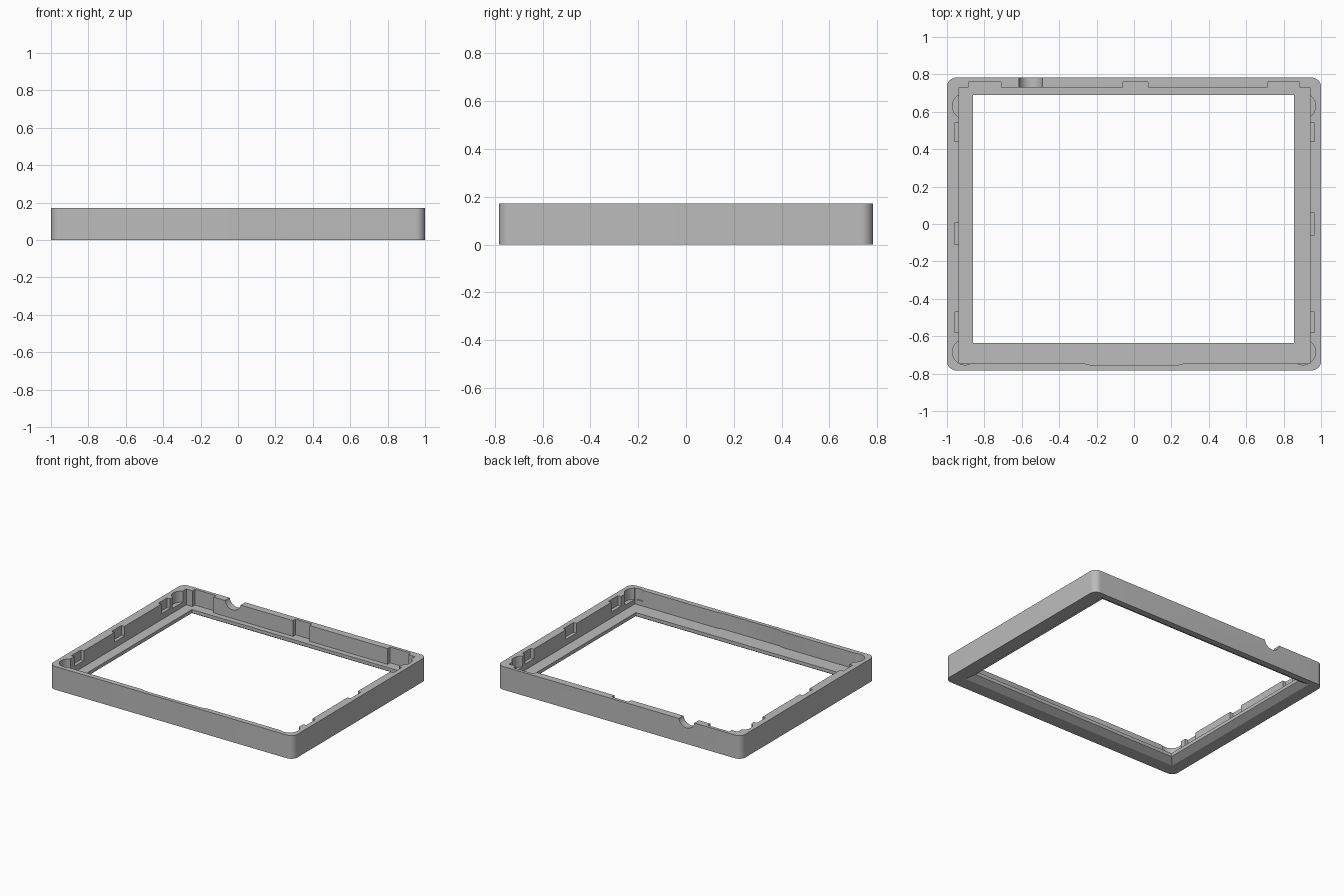
import bpy, bmesh, math

if "Cube" in bpy.data.objects:
    bpy.data.objects.remove(bpy.data.objects["Cube"], do_unlink=True)

HEIGHT, LEDGE, TOP = 0.172, 0.055, 0.3

grey = bpy.data.materials.new("matte_grey")
grey.use_nodes = True
grey.diffuse_color = (0.5, 0.5, 0.5, 1)
grey.node_tree.nodes["Principled BSDF"].inputs["Base Color"].default_value = (0.5, 0.5, 0.5, 1)


def loft(name, rings):
    """Solid through matching rings of 3D points, capped at both ends."""
    bm = bmesh.new()
    rows = [[bm.verts.new(p) for p in ring] for ring in rings]
    n = len(rows[0])
    for a, b in zip(rows, rows[1:]):
        for i in range(n):
            j = (i + 1) % n
            bm.faces.new((a[i], a[j], b[j], b[i]))
    bm.faces.new(rows[0][::-1])
    bm.faces.new(rows[-1])
    bmesh.ops.recalc_face_normals(bm, faces=bm.faces)
    mesh = bpy.data.meshes.new(name)
    bm.to_mesh(mesh)
    bm.free()
    mesh.materials.append(grey)
    obj = bpy.data.objects.new(name, mesh)
    bpy.context.collection.objects.link(obj)
    return obj


def rect(x0, x1, y0, y1, grow=0):
    return [(x0 - grow, y0 - grow), (x1 + grow, y0 - grow),
            (x1 + grow, y1 + grow), (x0 - grow, y1 + grow)]


def circle(cx, cy, r, n=48):
    return [(cx + r * math.cos(math.tau * i / n), cy + r * math.sin(math.tau * i / n))
            for i in range(n)]


def rounded(hx, hy, r, n=10):
    pts = []
    for q, (sx, sy) in enumerate(((1, 1), (-1, 1), (-1, -1), (1, -1))):
        for i in range(n + 1):
            a = (q + i / n) * math.pi / 2
            pts.append((sx * (hx - r) + r * math.cos(a), sy * (hy - r) + r * math.sin(a)))
    return pts


def at(points, z):
    return [(x, y, z) for x, y in points]


def prism(name, points, z0, z1):
    return loft(name, [at(points, z0), at(points, z1)])


# Outer body
frame = prism("bezel_frame", rounded(1, 0.783, 0.05), 0, HEIGHT)


def cut(tool):
    mod = frame.modifiers.new("cut", "BOOLEAN")
    mod.operation, mod.solver, mod.object = "DIFFERENCE", "EXACT", tool
    bpy.ops.object.select_all(action="DESELECT")
    bpy.context.view_layer.objects.active = frame
    frame.select_set(True)
    bpy.ops.object.modifier_apply(modifier=mod.name)
    bpy.data.objects.remove(tool, do_unlink=True)


# Main cavity above the ledge, with a shallow relief along the front wall
cut(prism("cavity", [(-0.935, -0.745), (-0.27, -0.745), (-0.23, -0.755), (0.23, -0.755),
                     (0.27, -0.745), (0.94, -0.745), (0.94, 0.73), (-0.935, 0.73)], LEDGE, TOP))

# Window opening, flaring outward on the underside
window = (-0.86, 0.855, -0.635, 0.69)
cut(loft("window", [at(rect(*window, grow=0.0667), -0.01), at(rect(*window), 0.03),
                    at(rect(*window), 0.1)]))

# Deep recesses in the back wall
for x0, x1 in ((-0.885, -0.71), (-0.06, 0.075), (0.715, 0.885)):
    cut(prism("back_recess", rect(x0, x1, 0.65, 0.76), LEDGE, TOP))

# Clip pockets in the side walls
for y0, y1 in ((0.44, 0.54), (-0.11, 0.005), (-0.58, -0.47)):
    cut(prism("left_pocket", rect(-0.96, -0.9, y0, y1), 0.1, TOP))
for y0, y1 in ((0.44, 0.54), (-0.06, 0.06), (-0.58, -0.47)):
    cut(prism("right_pocket", rect(0.9, 0.965, y0, y1), 0.1, TOP))

# Round screw clearances in the corners
for side in (-1, 1):
    for y in (0.63, -0.685):
        cut(prism("corner_bore", circle(side * 0.903, y, 0.068), 0.09, TOP))

# Rounded cable notch through the back wall
profile = circle(-0.553, 0.183, 0.064)
cut(loft("cable_notch", [[(x, y, z) for x, z in profile] for y in (0.7, 0.9)]))

# Smooth the rounded surfaces, keep the edges crisp
bpy.ops.object.select_all(action="DESELECT")
bpy.context.view_layer.objects.active = frame
frame.select_set(True)
bpy.ops.object.shade_smooth_by_angle(angle=math.radians(25))
